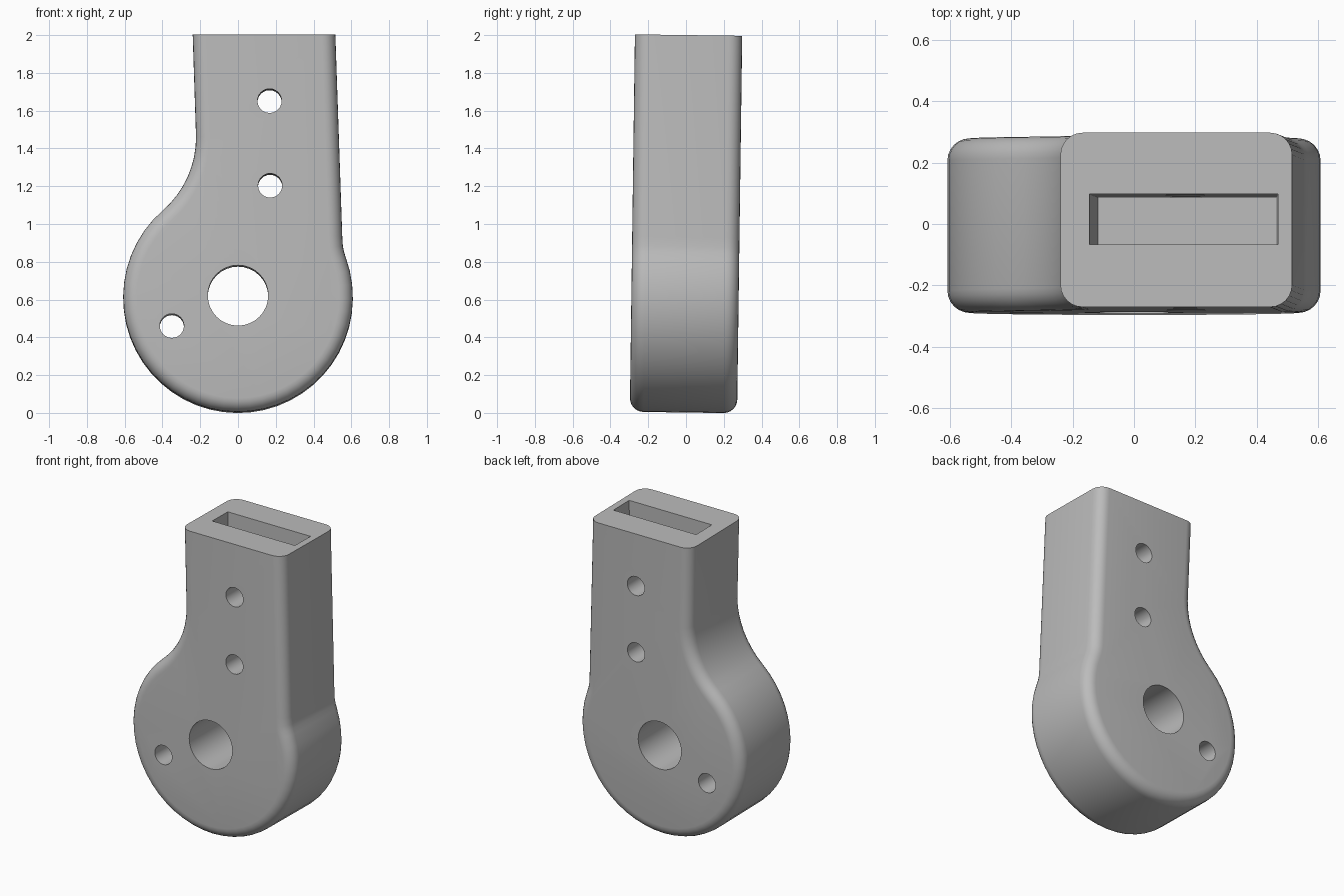
import bpy, bmesh
from math import sin, cos, radians, atan2, sqrt
from mathutils import Matrix, Vector

cube = bpy.data.objects.get("Cube")
if cube:
    bpy.data.objects.remove(cube, do_unlink=True)

HALF = 0.284            # half thickness of the body
TILT = -0.0135          # slight backward lean
HUB_Z, HUB_R = 0.61, 0.608

grey = bpy.data.materials.new("plain_grey")
grey.use_nodes = True
grey.diffuse_color = (0.5, 0.5, 0.5, 1)
grey.node_tree.nodes["Principled BSDF"].inputs["Base Color"].default_value = (0.5, 0.5, 0.5, 1)


def make_object(name, bm):
    bmesh.ops.recalc_face_normals(bm, faces=bm.faces)
    mesh = bpy.data.meshes.new(name)
    bm.to_mesh(mesh)
    bm.free()
    mesh.materials.append(grey)
    obj = bpy.data.objects.new(name, mesh)
    bpy.context.collection.objects.link(obj)
    return obj


def arc(cx, cz, r, start, end, steps):
    angles = [radians(start + (end - start) * i / steps) for i in range(steps + 1)]
    return [(cx + r * cos(a), cz + r * sin(a)) for a in angles]


# Lever outline: hub circle, fillet up to the neck, straight right side
fillet_r, neck_x = 0.514, -0.222
join = 131
fillet_x = neck_x - fillet_r
fillet_z = HUB_Z + sqrt((HUB_R + fillet_r) ** 2 - fillet_x ** 2)
join_angle = atan2(fillet_z - HUB_Z, fillet_x) * 180 / 3.14159265
outline = [(0.512, 2.1), (0.552, 0.93), (0.555, 0.88), (0.561, 0.85)]
outline += arc(0, HUB_Z, HUB_R, 20, join_angle - 360, 36)
outline += arc(fillet_x, fillet_z, fillet_r, join_angle - 180, 0, 8)[1:]
outline.append((-0.243, 2.1))

bm = bmesh.new()
front = bm.faces.new([bm.verts.new((x, -HALF, z)) for x, z in outline])
ext = bmesh.ops.extrude_face_region(bm, geom=[front])
bmesh.ops.translate(bm, vec=(0, 2 * HALF, 0),
                    verts=[v for v in ext["geom"] if isinstance(v, bmesh.types.BMVert)])
bmesh.ops.recalc_face_normals(bm, faces=bm.faces)

# Round the front and back rims, leaving the top open to a flat cut
rims = [e for e in bm.edges
        if abs(e.verts[0].co.y - e.verts[1].co.y) < 0.001
        and min(v.co.z for v in e.verts) < 2.05]
bmesh.ops.bevel(bm, geom=rims, offset=0.072, offset_type='OFFSET', segments=6,
                profile=0.5, affect='EDGES', clamp_overlap=False)
cut = bmesh.ops.bisect_plane(bm, geom=bm.verts[:] + bm.edges[:] + bm.faces[:],
                             plane_co=(0, 0, 2), plane_no=(0, 0, 1), clear_outer=True)
bmesh.ops.holes_fill(bm, edges=[e for e in bm.edges if e.is_boundary], sides=0)
body = make_object("lever_body", bm)


# Cutters: through holes and the blade slot
def hole(name, x, z, radius, sides):
    bm = bmesh.new()
    bmesh.ops.create_cone(bm, cap_ends=True, segments=sides, radius1=radius,
                          radius2=radius, depth=1,
                          matrix=Matrix.Translation((x, 0, z)) @ Matrix.Rotation(radians(90), 4, 'X'))
    return make_object(name, bm)


bm = bmesh.new()
bmesh.ops.create_cube(bm, size=1)
for v in bm.verts:
    top = v.co.z > 0
    left, right = (-0.146, 0.47) if top else (-0.118, 0.464)
    v.co = Vector((right if v.co.x > 0 else left,
                   0.085 if v.co.y > 0 else -0.081,
                   2.05 if top else 1.05))
slot = make_object("blade_slot_cutter", bm)

cutters = [slot,
           hole("pivot_hole_cutter", 0, 0.618, 0.16, 32),
           hole("upper_pin_hole_cutter", 0.167, 1.648, 0.064, 24),
           hole("lower_pin_hole_cutter", 0.17, 1.2, 0.064, 24),
           hole("hub_pin_hole_cutter", -0.35, 0.457, 0.064, 24)]
for cutter in cutters:
    mod = body.modifiers.new(cutter.name, 'BOOLEAN')
    mod.operation = 'DIFFERENCE'
    mod.solver = 'EXACT'
    mod.object = cutter

# Bake the cuts, then drop the cutters
bpy.context.view_layer.update()
baked = bpy.data.meshes.new_from_object(body.evaluated_get(bpy.context.evaluated_depsgraph_get()))
body.modifiers.clear()
body.data = baked
for cutter in cutters:
    bpy.data.objects.remove(cutter, do_unlink=True)

# Lean the body slightly backward about its middle
body.data.transform(Matrix.Translation((0, 0, 1)) @ Matrix.Rotation(TILT, 4, 'X')
                    @ Matrix.Translation((0, 0, -1)))

bpy.ops.object.select_all(action='DESELECT')
body.select_set(True)
bpy.context.view_layer.objects.active = body
bpy.ops.object.shade_smooth_by_angle(angle=radians(30))
